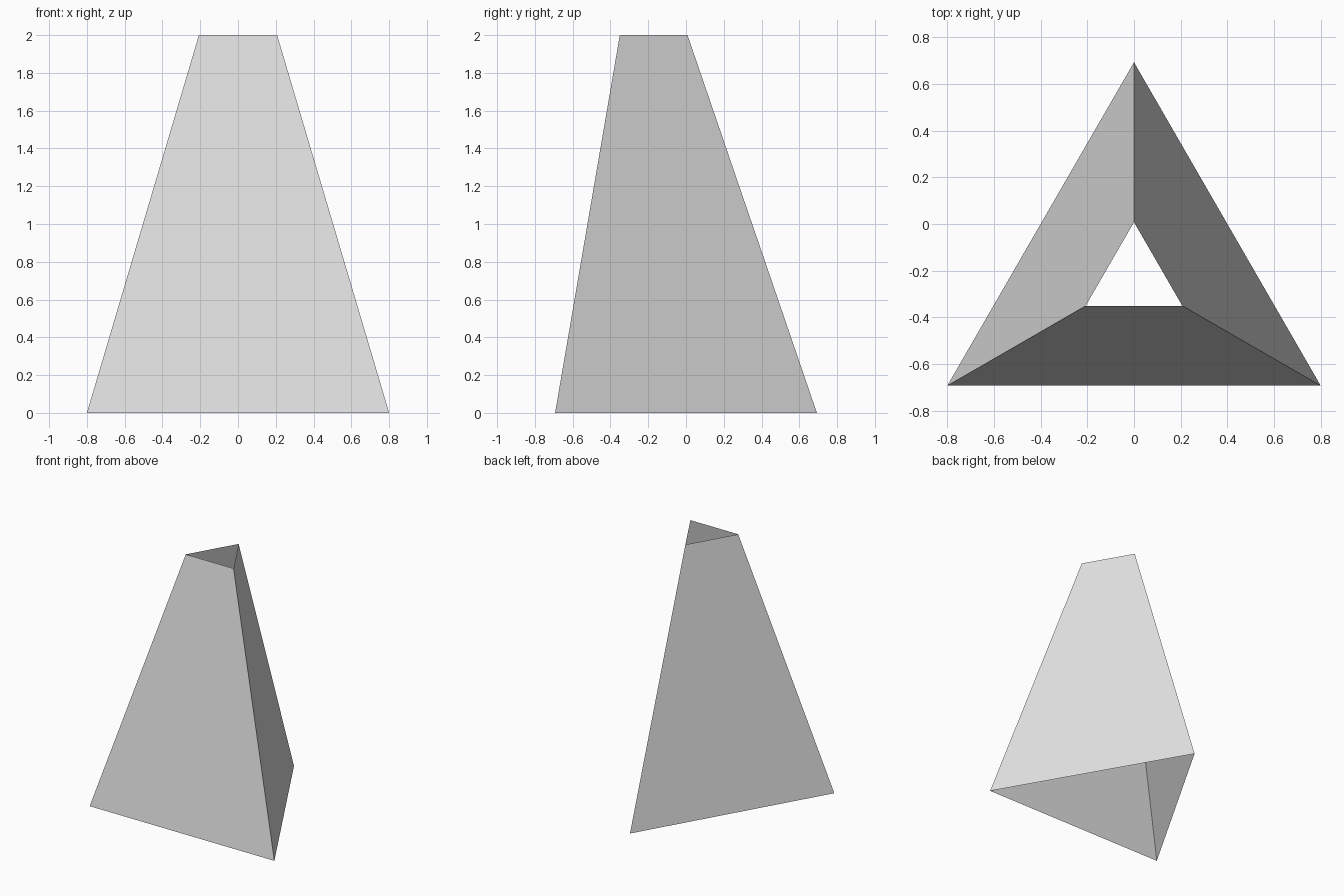
import bpy
from math import sin, cos, pi

default = bpy.data.objects.get("Cube")
if default:
    bpy.data.objects.remove(default, do_unlink=True)

# Plain light grey
grey = bpy.data.materials.new("light_grey")
grey.use_nodes = True
colour = (0.75, 0.75, 0.75, 1)
grey.diffuse_color = colour
grey.node_tree.nodes["Principled BSDF"].inputs["Base Color"].default_value = colour

SIDES = 3
CENTRE_Y = -0.231


def ring(radius, z):
    """Corners of a regular triangle with one corner pointing back."""
    angles = [pi / 2 + 2 * pi * i / SIDES for i in range(SIDES)]
    return [(radius * cos(a), CENTRE_Y + radius * sin(a), z) for a in angles]


# Tapered three-sided shell, open at the top and bottom
verts = ring(0.924, 0) + ring(0.239, 2)
faces = []
for i in range(SIDES):
    j = (i + 1) % SIDES
    faces.append((i, j, j + SIDES, i + SIDES))

mesh = bpy.data.meshes.new("tapered_shell")
mesh.from_pydata(verts, [], faces)
mesh.materials.append(grey)
mesh.update()
shell = bpy.data.objects.new("tapered_shell", mesh)
bpy.context.collection.objects.link(shell)
